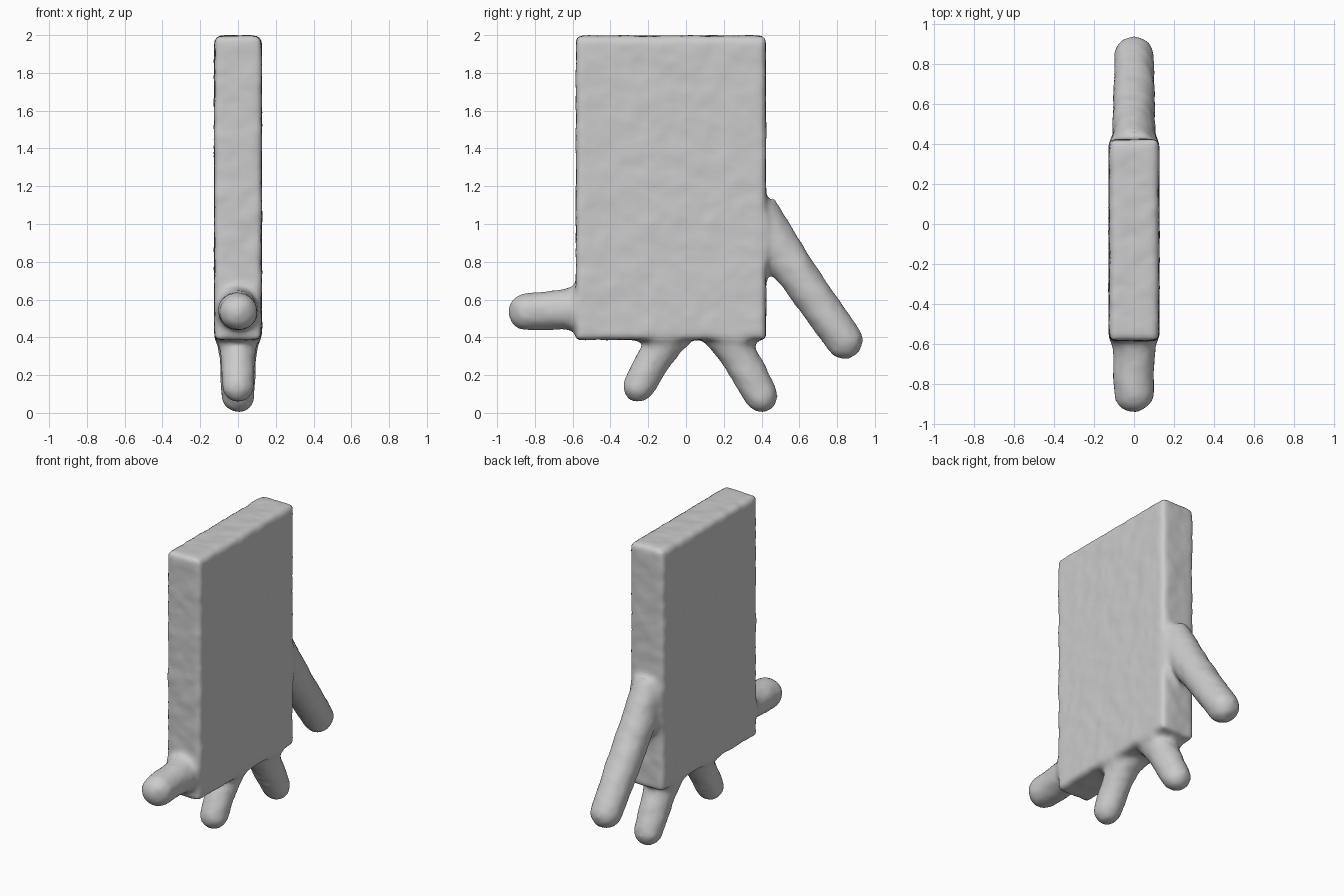
import bpy, bmesh, math
from mathutils import Vector

if "Cube" in bpy.data.objects:
    bpy.data.objects.remove(bpy.data.objects["Cube"])

SEG = 24


def finish(bm, name):
    bmesh.ops.recalc_face_normals(bm, faces=bm.faces)
    mesh = bpy.data.meshes.new(name)
    bm.to_mesh(mesh)
    bm.free()
    ob = bpy.data.objects.new(name, mesh)
    bpy.context.collection.objects.link(ob)
    return ob


def limb(name, root, tip, profile):
    """Round-tipped limb in the YZ plane; profile = (fraction root to tip, radius)."""
    a, b = Vector((0, *root)), Vector((0, *tip))
    d = (b - a).normalized()
    side = Vector((1, 0, 0))
    up = d.cross(side)
    rings = [(a.lerp(b, t), r) for t, r in profile]
    r_end = profile[-1][1]
    for i in range(1, 8):
        t = math.radians(i * 12)
        rings.append((b + d * r_end * math.sin(t), r_end * math.cos(t)))
    bm = bmesh.new()
    loops = []
    for c, r in rings:
        rx = min(r, 0.108)
        loops.append([bm.verts.new(c + side * rx * math.cos(k * math.tau / SEG)
                                   + up * r * math.sin(k * math.tau / SEG))
                      for k in range(SEG)])
    for p, q in zip(loops, loops[1:]):
        for k in range(SEG):
            n = (k + 1) % SEG
            bm.faces.new((p[k], p[n], q[n], q[k]))
    bm.faces.new(loops[0])
    bm.faces.new(loops[-1])
    return finish(bm, name)


# Slab body
bm = bmesh.new()
bmesh.ops.create_cube(bm, size=1)
for v in bm.verts:
    v.co = Vector((v.co.x * 0.25, v.co.y * 1.005 - 0.08, v.co.z * 1.61 + 1.192))
body = finish(bm, "slab_body")

# Arms and legs, flared where they meet the body
parts = [
    limb("front_arm", (-0.50, 0.555), (-0.84, 0.535),
         [(0, 0.135), (0.26, 0.12), (0.45, 0.106), (1, 0.102)]),
    limb("back_arm", (0.36, 1.06), (0.838, 0.384),
         [(0, 0.135), (0.18, 0.122), (0.5, 0.106), (1, 0.1)]),
    limb("front_leg", (-0.06, 0.47), (-0.252, 0.14),
         [(0, 0.135), (0.3, 0.105), (0.5, 0.092), (1, 0.086)]),
    limb("back_leg", (0.19, 0.47), (0.398, 0.09),
         [(0, 0.14), (0.3, 0.11), (0.5, 0.098), (1, 0.09)]),
]

# Fuse into one soft clay-like skin
bpy.ops.object.select_all(action='DESELECT')
for ob in parts + [body]:
    ob.select_set(True)
bpy.context.view_layer.objects.active = body
bpy.ops.object.join()
body.name = "slab_with_limbs"

remesh = body.modifiers.new("fuse", 'REMESH')
remesh.mode = 'VOXEL'
remesh.voxel_size = 0.018
remesh.use_smooth_shade = True
smooth = body.modifiers.new("soften", 'SMOOTH')
smooth.factor = 0.5
smooth.iterations = 9

# Faint hand-worked unevenness
tex = bpy.data.textures.new("unevenness", 'CLOUDS')
tex.noise_scale = 0.1
bumps = body.modifiers.new("unevenness", 'DISPLACE')
bumps.texture = tex
bumps.strength = 0.012
bumps.mid_level = 0.5
